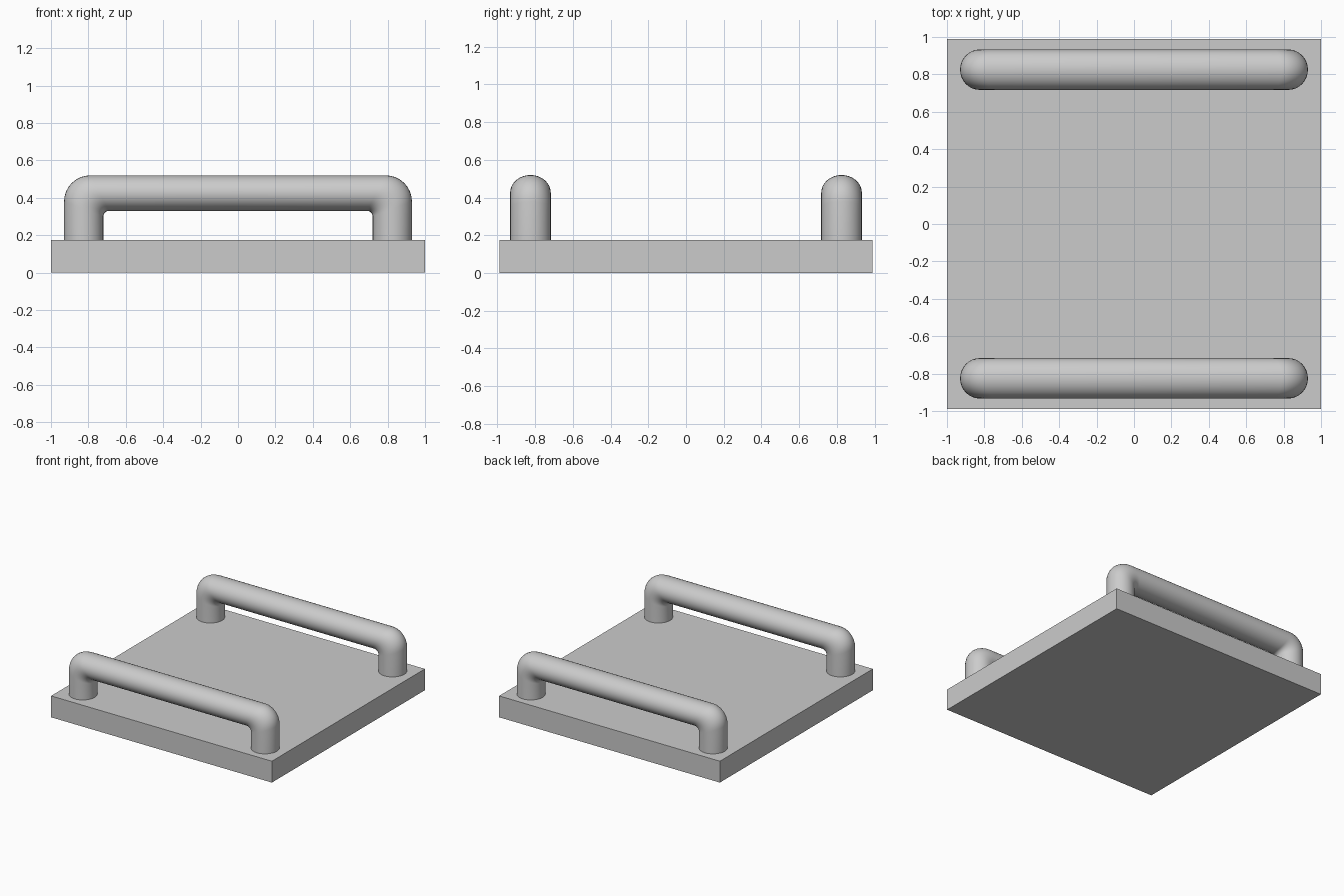
import bpy, bmesh
from math import sin, cos, pi

if "Cube" in bpy.data.objects:
    bpy.data.objects.remove(bpy.data.objects["Cube"])

W, D, H = 1.0, 0.99, 0.175      # slab half width, half depth, height
SIDES, BEND = 32, 8             # handle sides and bend steps
Y, RY = 0.825, 0.108            # handle centre line and half width in y


def finish(name, bm):
    bmesh.ops.recalc_face_normals(bm, faces=bm.faces)
    mesh = bpy.data.meshes.new(name)
    bm.to_mesh(mesh)
    bm.free()
    ob = bpy.data.objects.new(name, mesh)
    bpy.context.collection.objects.link(ob)
    bpy.ops.object.select_all(action='DESELECT')
    ob.select_set(True)
    bpy.context.view_layer.objects.active = ob
    bpy.ops.object.shade_smooth_by_angle()
    return ob


# Flat base slab
bm = bmesh.new()
bmesh.ops.create_cube(bm, size=1)
for v in bm.verts:
    v.co = (v.co.x * 2 * W, v.co.y * 2 * D, (v.co.z + 0.5) * H)
finish("base_slab", bm)


# Inner and outer outline of half a handle, each with its own corner radius
def outline(x, z, r):
    arc = [(x - r + r * cos(a), z - r + r * sin(a))
           for a in (i * pi / 2 / BEND for i in range(BEND + 1))]
    return [(x, H - 0.02)] + arc + [(0, z)]


inner = outline(0.72, 0.33, 0.03)
outer = outline(0.93, 0.52, 0.14)

# Handles: oval rings strung between the outlines, mirrored to both ends and sides
bm = bmesh.new()
rings = []
for (xi, zi), (xo, zo) in zip(inner, outer):
    ring = []
    for k in range(SIDES):
        a = 2 * pi * k / SIDES
        t = 0.5 + 0.5 * cos(a)
        ring.append(bm.verts.new((xi + (xo - xi) * t, -Y + RY * sin(a), zi + (zo - zi) * t)))
    rings.append(ring)
for a, b in zip(rings, rings[1:]):
    for k in range(SIDES):
        n = (k + 1) % SIDES
        bm.faces.new((a[k], a[n], b[n], b[k]))
bm.faces.new(rings[0])
handles = finish("handles", bm)
mirror = handles.modifiers.new("both_ends_and_sides", 'MIRROR')
mirror.use_axis = (True, True, False)
